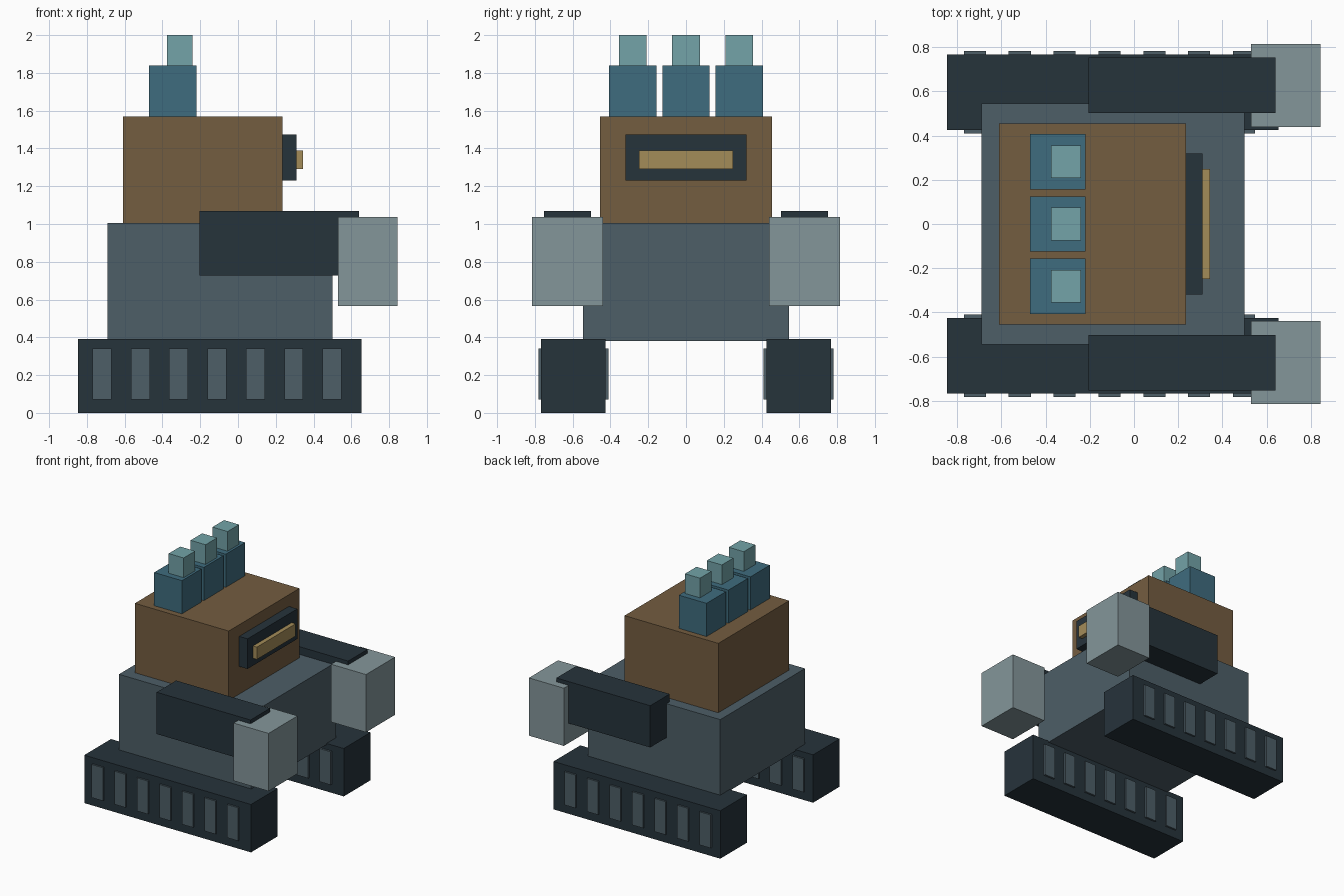
import bpy
import bmesh
from mathutils import Matrix, Vector

if "Cube" in bpy.data.objects:
    bpy.data.objects.remove(bpy.data.objects["Cube"])


def linear(hex_code):
    out = []
    for i in (0, 2, 4):
        c = int(hex_code[i:i + 2], 16) / 255
        out.append(c / 12.92 if c <= 0.04045 else ((c + 0.055) / 1.055) ** 2.4)
    return (*out, 1.0)


def material(name, hex_code):
    m = bpy.data.materials.new(name)
    m.diffuse_color = linear(hex_code)
    m.use_nodes = True
    m.node_tree.nodes["Principled BSDF"].inputs["Base Color"].default_value = m.diffuse_color
    return m


DARK = material("dark_steel", "26333B")
SLATE = material("slate", "4D5E67")
RUST = material("rust_brown", "745D40")
BLUE = material("blue", "3F6C7E")
TEAL = material("teal", "73A3A8")
PALE = material("pale_steel", "84969A")
GOLD = material("gold", "A48C59")


def box(name, x, y, z, mat):
    """Axis-aligned box from (min, max) ranges."""
    centre = Vector([(a + b) / 2 for a, b in (x, y, z)])
    size = Vector([b - a for a, b in (x, y, z)])
    bm = bmesh.new()
    bmesh.ops.create_cube(bm, size=1, matrix=Matrix.Diagonal((*size, 1)))
    mesh = bpy.data.meshes.new(name)
    bm.to_mesh(mesh)
    bm.free()
    mesh.materials.append(mat)
    ob = bpy.data.objects.new(name, mesh)
    ob.location = centre
    bpy.context.collection.objects.link(ob)
    return ob


# Hull, head and visor
box("body", (-0.69, 0.50), (-0.545, 0.545), (0.38, 1.005), SLATE)
box("head", (-0.61, 0.235), (-0.455, 0.455), (1.005, 1.57), RUST)
box("visor", (0.225, 0.31), (-0.32, 0.32), (1.23, 1.475), DARK)
box("visor_light", (0.30, 0.345), (-0.25, 0.25), (1.29, 1.39), GOLD)

# Row of exhaust stacks with smaller caps
for i in (-1, 0, 1):
    y = i * 0.282
    box(f"stack_{i + 2}", (-0.47, -0.22), (y - 0.125, y + 0.125), (1.57, 1.84), BLUE)
    box(f"stack_cap_{i + 2}", (-0.375, -0.24), (y - 0.074, y + 0.074), (1.84, 2.0), TEAL)

# Tracks, tread plates, arms and fists on both sides
for side, s in (("front", -1), ("back", 1)):
    def span(a, b):
        return tuple(sorted((s * a, s * b)))

    box(f"{side}_track", (-0.847, 0.655), span(0.425, 0.768), (0, 0.39), DARK)
    for k in range(7):
        x = -0.72 + k * 0.203
        box(f"{side}_tread_{k + 1}", (x - 0.05, x + 0.05), span(0.41, 0.782), (0.07, 0.34), SLATE)
    box(f"{side}_arm", (-0.205, 0.64), span(0.503, 0.753), (0.728, 1.068), DARK)
    box(f"{side}_fist", (0.53, 0.845), span(0.44, 0.814), (0.567, 1.037), PALE)
